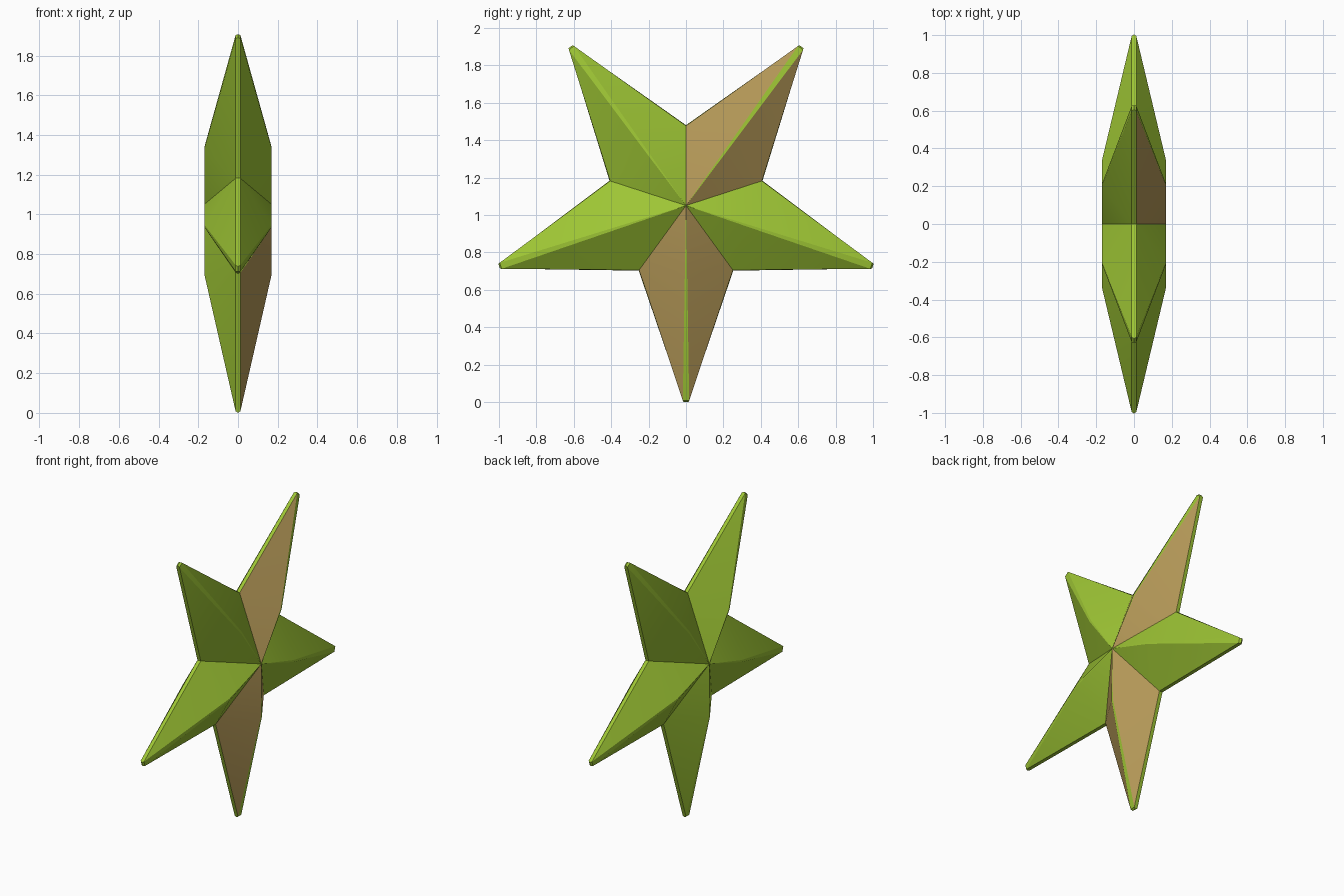
import bpy, bmesh, math
from mathutils import Vector

if "Cube" in bpy.data.objects:
    bpy.data.objects.remove(bpy.data.objects["Cube"])

CZ = 1.05          # height of the star centre
TIP, INNER, RIDGE = 1.05, 0.43, 0.35   # radii of tip, notch and ridge kink
DEPTH, RIM = 0.17, 0.012               # half depth of ridge and of outer rim


def material(name, color):
    m = bpy.data.materials.new(name)
    m.diffuse_color = (*color, 1)
    m.use_nodes = True
    m.node_tree.nodes["Principled BSDF"].inputs["Base Color"].default_value = m.diffuse_color
    return m


def point(x, r, angle, side=0.0):
    """Point at radius r along an arm, shifted sideways in the star plane."""
    c, s = math.cos(angle), math.sin(angle)
    return Vector((x, r * c - side * s, CZ + r * s + side * c))


bm = bmesh.new()


def face(points, mat=0):
    f = bm.faces.new([bm.verts.new(p) for p in points])
    f.material_index = mat


for k in range(5):
    a = math.radians(-90 + 72 * k)
    for s in (1, -1):
        # the lower and the upper right arm are tan on the +x side
        mat = 1 if s > 0 and k in (0, 2) else 0
        x = s * DEPTH
        centre = Vector((x, 0, CZ))
        rid = {d: point(x, RIDGE, a, d * 0.006) for d in (1, -1)}
        tip = {d: point(s * RIM, TIP - 0.008, a, d * 0.017) for d in (1, -1)}
        # narrow green ridge strip
        face([centre, rid[-1], rid[1]])
        face([rid[-1], tip[-1], tip[1], rid[1]])
        for d in (1, -1):
            notch_a = a + d * math.radians(36)
            notch = point(s * RIM, INNER - 0.004, notch_a)
            # sloping sides of the arm
            face([centre, rid[d], notch], mat)
            face([rid[d], tip[d], notch], mat)
            # rounded outer rim, half per side
            mid_notch = point(0, INNER, notch_a)
            mid_tip = point(0, TIP, a, d * 0.013)
            face([notch, tip[d], mid_tip, mid_notch])
        # blunt tip
        face([tip[-1], tip[1], point(0, TIP, a, 0.013), point(0, TIP, a, -0.013)])

bmesh.ops.remove_doubles(bm, verts=bm.verts, dist=0.0005)
bmesh.ops.recalc_face_normals(bm, faces=bm.faces)

me = bpy.data.meshes.new("star")
bm.to_mesh(me)
bm.free()
star = bpy.data.objects.new("star", me)
bpy.context.collection.objects.link(star)
me.materials.append(material("leaf green", (0.34, 0.56, 0.035)))
me.materials.append(material("tan", (0.45, 0.31, 0.095)))

bpy.context.view_layer.objects.active = star
star.select_set(True)
bpy.ops.object.shade_smooth_by_angle(angle=math.radians(25))
